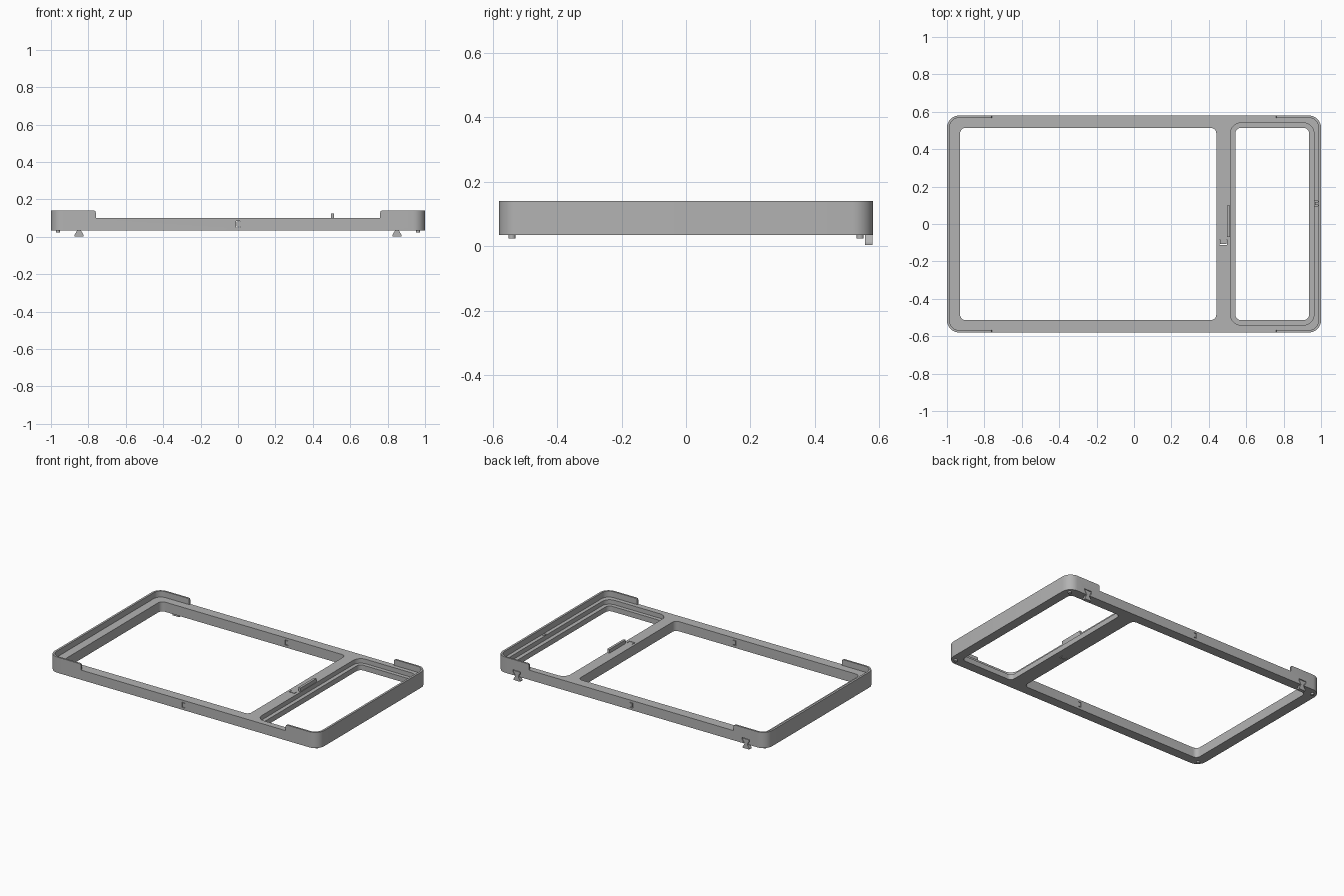
import bpy, bmesh, math

if "Cube" in bpy.data.objects:
    bpy.data.objects.remove(bpy.data.objects["Cube"], do_unlink=True)

# Single grey plastic
grey = bpy.data.materials.new("grey_plastic")
grey.use_nodes = True
colour = (0.45, 0.45, 0.45, 1)
grey.diffuse_color = colour
grey.node_tree.nodes["Principled BSDF"].inputs["Base Color"].default_value = colour


def prism(name, pts, lo, hi, axis="z"):
    """Extrude a 2D outline along z, or an xz outline along y."""
    bm = bmesh.new()
    place = (lambda u, v, w: (u, v, w)) if axis == "z" else (lambda u, v, w: (u, w, v))
    low = [bm.verts.new(place(u, v, lo)) for u, v in pts]
    high = [bm.verts.new(place(u, v, hi)) for u, v in pts]
    bm.faces.new(low)
    bm.faces.new(high)
    n = len(pts)
    for i in range(n):
        j = (i + 1) % n
        bm.faces.new((low[i], low[j], high[j], high[i]))
    bmesh.ops.recalc_face_normals(bm, faces=bm.faces[:])
    mesh = bpy.data.meshes.new(name)
    bm.to_mesh(mesh)
    bm.free()
    mesh.materials.append(grey)
    obj = bpy.data.objects.new(name, mesh)
    bpy.context.collection.objects.link(obj)
    return obj


def rounded(x0, x1, y0, y1, r, steps=8):
    """Outline of a rectangle with round corners."""
    corners = [(x1 - r, y1 - r), (x0 + r, y1 - r), (x0 + r, y0 + r), (x1 - r, y0 + r)]
    pts = []
    for q, (cx, cy) in enumerate(corners):
        for s in range(steps + 1):
            a = (q + s / steps) * math.pi / 2
            pts.append((cx + r * math.cos(a), cy + r * math.sin(a)))
    return pts


def activate(obj):
    bpy.ops.object.select_all(action="DESELECT")
    obj.select_set(True)
    bpy.context.view_layer.objects.active = obj


def cut(obj, cutter):
    """Subtract the cutter and discard it."""
    cutter.hide_render = True
    activate(obj)
    mod = obj.modifiers.new("cut", "BOOLEAN")
    mod.operation = "DIFFERENCE"
    mod.solver = "EXACT"
    mod.object = cutter
    bpy.ops.object.modifier_apply(modifier=mod.name)
    bpy.data.objects.remove(cutter, do_unlink=True)


def bracket(cx, cy, w, h, t=0.004, turn=False):
    """Thin C-shaped slit, or a U when turned."""
    a, b = w / 2, h / 2
    pts = [(a, b), (-a, b), (-a, -b), (a, -b), (a, t - b), (t - a, t - b), (t - a, b - t), (a, b - t)]
    return [(cx - v, cy + u) if turn else (cx + u, cy + v) for u, v in pts]


def bow_tie(cx, grow=0.0):
    """Double-ended key outline, waisted at the underside of the frame."""
    head, waist, tall = 0.024 + grow, 0.010 + grow, 0.032 + grow
    side = [(waist, 0), (head - 0.005, 0.016), (head, 0.024), (head, tall)]
    right = [(u, -v) for u, v in reversed(side)] + side[1:]
    return [(cx + u, BASE + v) for u, v in right] + [(cx - u, BASE + v) for u, v in reversed(right)]


BASE, DECK, TOP = 0.035, 0.10, 0.14
HALF = 0.58

# Frame body, hollowed to leave thin rims at both ends
frame = prism("frame", rounded(-1, 1, -HALF, HALF, 0.065), BASE, TOP)
cut(frame, prism("rim_cavity", rounded(-0.986, 0.986, -0.568, 0.568, 0.052), DECK, 0.3))
gap = [(-0.76, DECK), (0.76, DECK), (0.76, 0.13), (0.763, 0.137), (0.77, TOP), (0.77, 0.3),
       (-0.77, 0.3), (-0.77, TOP), (-0.763, 0.137), (-0.76, 0.13)]
cut(frame, prism("rim_gap", gap, -1, 1, "y"))

# Large window, small window and its stepped ledge
cut(frame, prism("large_window", rounded(-0.93, 0.44, -0.514, 0.514, 0.03), -0.1, 0.3))
cut(frame, prism("small_window", rounded(0.542, 0.936, -0.514, 0.514, 0.03), -0.1, 0.3))
cut(frame, prism("ledge", rounded(0.516, 0.962, -0.54, 0.54, 0.055), 0.07, 0.3))

# Narrow seam slits in the long bars, the divider and the right-hand bar
for side in (-1, 1):
    cut(frame, prism("bar_slit", bracket(0, 0.068, 0.022, 0.035), side * 0.5, side * 0.7, "y"))
cut(frame, prism("divider_slit", bracket(0.477, -0.098, 0.028, 0.042, turn=True), 0.02, 0.3))
cut(frame, prism("end_slit", bracket(0.974, 0.11, 0.018, 0.025), 0.06, 0.3))

# Sockets and keys hanging from the rear wall
for name, x in (("right_key", -0.85), ("left_key", 0.85)):
    cut(frame, prism("key_socket", bow_tie(x, 0.004), 0.553, 0.7, "y"))
    prism(name, bow_tie(x), 0.555, HALF - 0.001, "y")

# Raised stop on the divider
prism("divider_stop", rounded(0.497, 0.513, -0.07, 0.10, 0.004, 3), DECK - 0.01, 0.125)

# Locating pegs under the corners
for sx in (-1, 1):
    for sy in (-1, 1):
        x, y = sx * 0.962, sy * 0.54
        name = ("front" if sy < 0 else "rear") + ("_left" if sx > 0 else "_right") + "_peg"
        prism(name, rounded(x - 0.011, x + 0.011, y - 0.011, y + 0.011, 0.0109, 4), 0.024, BASE + 0.005)

# Smooth the rounded corners only
for obj in list(bpy.context.collection.objects):
    if obj.type == "MESH" and grey.name in obj.data.materials:
        activate(obj)
        bpy.ops.object.shade_smooth_by_angle(angle=math.radians(30))
